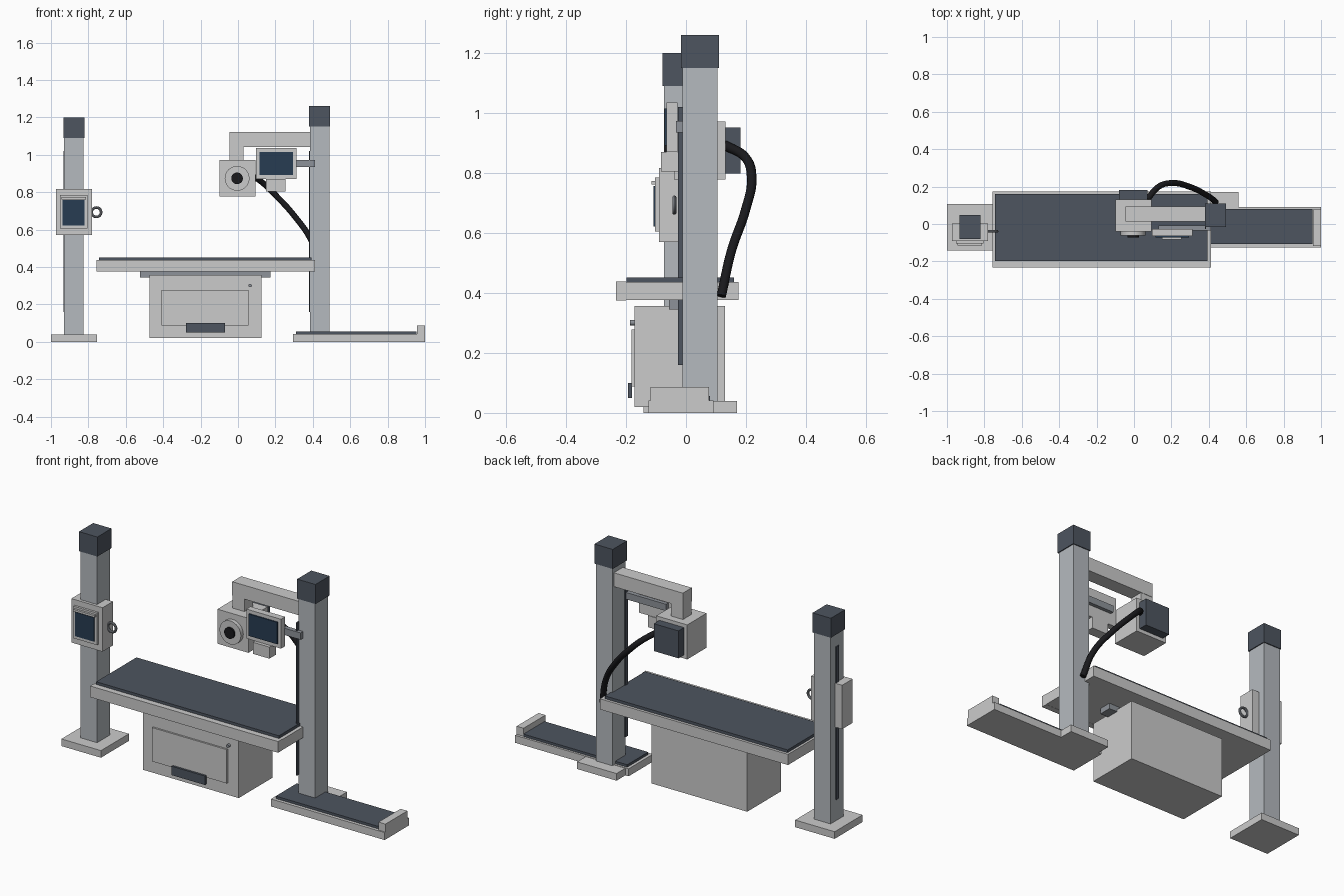
import bpy, math

if "Cube" in bpy.data.objects:
    bpy.data.objects.remove(bpy.data.objects["Cube"])

def material(name, rgb):
    m = bpy.data.materials.new(name)
    m.diffuse_color = (*rgb, 1)
    m.use_nodes = True
    m.node_tree.nodes["Principled BSDF"].inputs["Base Color"].default_value = m.diffuse_color
    return m

DARK = material("dark_slate", (0.075, 0.09, 0.115))
SCREEN = material("screen_navy", (0.02, 0.045, 0.085))
BLACK = material("black", (0.01, 0.01, 0.012))
STEEL = material("steel", (0.27, 0.29, 0.32))
COLUMN = material("column_grey", (0.46, 0.49, 0.52))

def finish(o, name, mat):
    o.name = name
    if mat:
        o.data.materials.append(mat)
    return o

def box(name, x, y, z, mat=None):
    """Box from (min, max) ranges on each axis."""
    bpy.ops.mesh.primitive_cube_add(size=1)
    o = bpy.context.object
    for v in o.data.vertices:
        v.co = [r[0] if c < 0 else r[1] for c, r in zip(v.co, (x, y, z))]
    return finish(o, name, mat)

def disc(name, x, z, r, y, mat=None):
    """Cylinder along y between the two y values."""
    bpy.ops.mesh.primitive_cylinder_add(vertices=40, radius=r, depth=y[1] - y[0],
        location=(x, sum(y) / 2, z), rotation=(math.pi / 2, 0, 0))
    o = finish(bpy.context.object, name, mat)
    bpy.ops.object.shade_smooth_by_angle()
    return o

# columns with foot plate, cap and guide slot
for side, cx, cy, top in (("left", -0.877, -0.016, 1.09), ("right", 0.436, 0.047, 1.15)):
    box(side + "_foot", (cx - .123, cx + .123), (cy - .125, cy + .123), (0, .04))
    box(side + "_column", (cx - .052, cx + .052), (cy - .058, cy + .058), (.04, top), COLUMN)
    box(side + "_column_cap", (cx - .057, cx + .057), (cy - .063, cy + .063), (top, top + .11), DARK)
    box(side + "_guide_slot", (cx - .057, cx - .05), (-.027, -.002), (.16, 1.02), DARK)

# floor track
box("floor_track", (.293, 1), (-.125, .092), (0, .042))
box("track_pad", (.31, .955), (-.107, .08), (.042, .056), DARK)
box("track_end_stop", (.957, 1), (-.118, .077), (.04, .087))

# table
box("table_top", (-.757, .413), (-.205, .175), (.376, .436))
box("table_front_rail", (-.757, .413), (-.233, -.2), (.375, .438))
box("table_mattress", (-.744, .393), (-.198, .16), (.434, .452), DARK)
box("table_slide_rail", (-.525, .175), (-.057, .015), (.345, .376), STEEL)
box("pedestal", (-.472, .125), (-.172, .13), (.02, .357))
box("pedestal_panel", (-.408, .057), (-.182, -.17), (.088, .278))
box("pedestal_handle", (-.277, -.07), (-.194, -.18), (.05, .1), DARK)
disc("pedestal_button", .065, .301, .009, (-.187, -.17), STEEL)

# detector carriage on the left column
box("detector_housing", (-.974, -.78), (-.09, .003), (.57, .817))
box("detector_frame", (-.953, -.805), (-.103, -.088), (.605, .785))
box("detector_screen", (-.938, -.82), (-.108, -.1), (.622, .757), SCREEN)
box("detector_lip", (-.945, -.813), (-.115, -.1), (.762, .774))
bpy.ops.mesh.primitive_torus_add(major_radius=.025, minor_radius=.007, major_segments=32,
    minor_segments=10, location=(-.757, -.039, .693), rotation=(math.pi / 2, 0, 0))
finish(bpy.context.object, "detector_grip_ring", STEEL)
bpy.ops.object.shade_smooth_by_angle()

# overhead arm and tube head
box("arm", (-.045, .39), (.013, .093), (1.043, 1.121))
box("arm_neck", (-.045, .03), (.015, .091), (.965, 1.045))
box("tube_head", (-.1, .093), (-.04, .132), (.778, .972))
box("tube_rear_cover", (-.08, .073), (.13, .182), (.798, .952), DARK)
disc("collimator_ring", -.005, .874, .066, (-.062, -.038))
disc("collimator_lens", -.005, .874, .031, (-.072, -.06), BLACK)

# control monitor
box("monitor_bracket", (.13, .413), (-.034, -.008), (.935, .973), STEEL)
box("monitor", (.097, .313), (-.065, -.028), (.87, 1.035))
box("monitor_screen", (.116, .293), (-.072, -.063), (.892, 1.015), SCREEN)
box("monitor_control_box", (.151, .254), (-.084, -.025), (.805, .87))

# hose from the tube head to the right column
path = [(.07, .13, .893), (.13, .198, .852), (.2, .219, .785), (.3, .198, .675),
        (.395, .15, .535), (.437, .118, .39)]
curve = bpy.data.curves.new("hose", "CURVE")
curve.dimensions = "3D"
curve.bevel_depth = .016
curve.bevel_resolution = 3
curve.resolution_u = 10
curve.use_fill_caps = True
spline = curve.splines.new("BEZIER")
spline.bezier_points.add(len(path) - 1)
for p, co in zip(spline.bezier_points, path):
    p.co = co
    p.handle_left_type = p.handle_right_type = "AUTO"
hose = bpy.data.objects.new("hose", curve)
bpy.context.collection.objects.link(hose)
curve.materials.append(BLACK)
